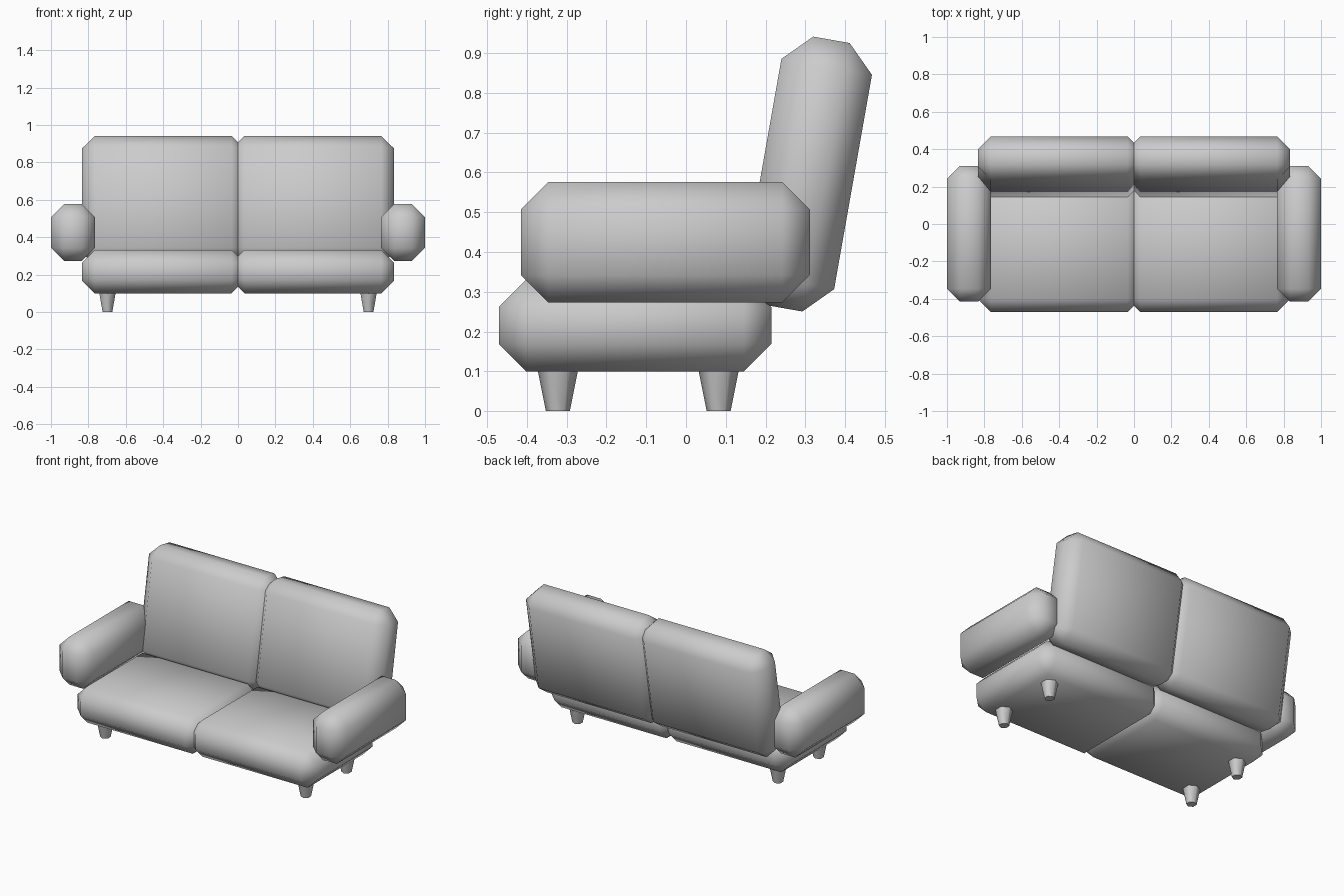
import bpy
from math import radians

if "Cube" in bpy.data.objects:
    bpy.data.objects.remove(bpy.data.objects["Cube"])

CHAMFER = 0.069


def smooth(ob, angle):
    bpy.ops.object.select_all(action='DESELECT')
    ob.select_set(True)
    bpy.context.view_layer.objects.active = ob
    bpy.ops.object.shade_smooth_by_angle(angle=radians(angle))


def pad(name, size, loc, tilt=0.0):
    """Box with a single-segment chamfer on every edge, tilted about x."""
    bpy.ops.mesh.primitive_cube_add(size=1, location=loc, rotation=(radians(tilt), 0, 0))
    ob = bpy.context.object
    ob.name = name
    ob.scale = size
    bpy.ops.object.transform_apply(location=False, rotation=False, scale=True)
    bev = ob.modifiers.new("chamfer", 'BEVEL')
    bev.width = CHAMFER
    bev.segments = 1
    bpy.ops.object.modifier_apply(modifier=bev.name)
    smooth(ob, 70)
    return ob


for side, sx in (("left", -1), ("right", 1)):
    # Seat and back use the same cushion; the pairs overlap slightly at the centre
    cushion = (0.87, 0.685, 0.231)
    pad(f"{side}_seat_cushion", cushion, (sx * 0.4, -0.128, 0.2155))
    pad(f"{side}_back_cushion", cushion, (sx * 0.4, 0.306, 0.596), 80)

    # Armrest
    pad(f"{side}_armrest", (0.235, 0.726, 0.303), (sx * 0.8825, -0.052, 0.425))

    # Tapered six-sided legs
    for end, y in (("front", -0.322), ("back", 0.082)):
        bpy.ops.mesh.primitive_cone_add(vertices=6, radius1=0.03, radius2=0.052,
                                        depth=0.11, location=(sx * 0.698, y, 0.055))
        leg = bpy.context.object
        leg.name = f"{side}_{end}_leg"
        smooth(leg, 65)
